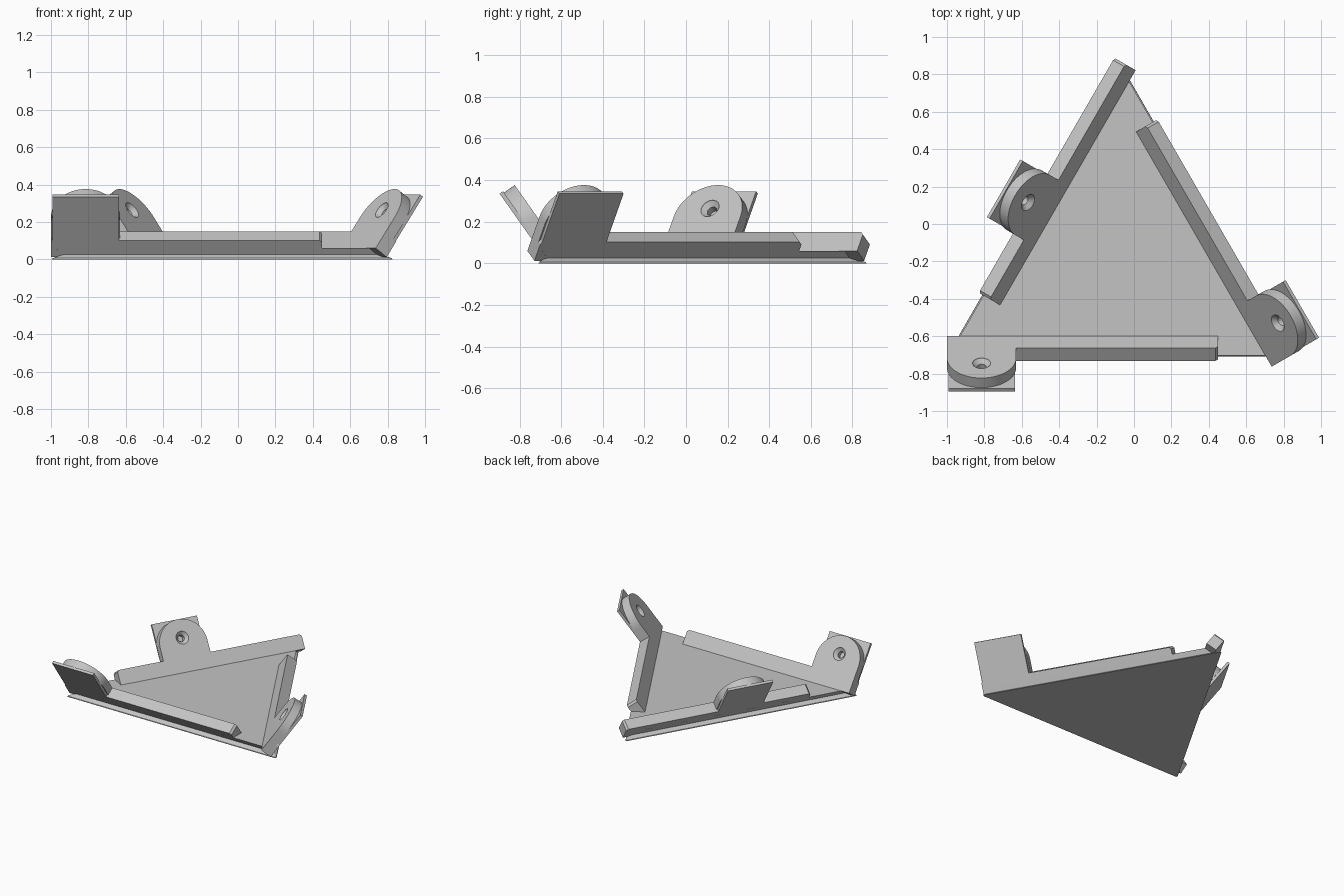
import bpy, bmesh, math
from mathutils import Matrix

if "Cube" in bpy.data.objects:
    bpy.data.objects.remove(bpy.data.objects["Cube"])

grey = bpy.data.materials.new("grey_plastic")
grey.diffuse_color = (0.55, 0.55, 0.55, 1)
grey.use_nodes = True
grey.node_tree.nodes["Principled BSDF"].inputs["Base Color"].default_value = grey.diffuse_color

LEAN = math.atan(math.sqrt(0.5))            # outward lean of the walls
SIN, COS = math.sin(LEAN), math.cos(LEAN)
CENTRE = Matrix.Translation((-0.085, -0.18, 0))
U0, U1 = -0.915, 0.535                      # rail ends along an edge
RAIL, TOP = 0.11, 0.387                     # rail and tab heights up the slope
FRONT, THICK = 0.063, 0.083                 # inner layer depth, full wall depth


def wall_point(u, s, t):
    """u along the edge, s up the leaning wall, t outward through it."""
    return (u, -(0.42 + SIN * s + COS * t), 0.06 + COS * s - SIN * t)


def make_object(name, rings, matrix):
    """Closed solid from rings of points with equal counts."""
    bm = bmesh.new()
    rows = [[bm.verts.new(p) for p in ring] for ring in rings]
    n = len(rows[0])
    bm.faces.new(rows[0])
    bm.faces.new(rows[-1])
    for a, b in zip(rows, rows[1:]):
        for i in range(n):
            j = (i + 1) % n
            bm.faces.new((a[i], a[j], b[j], b[i]))
    bmesh.ops.recalc_face_normals(bm, faces=bm.faces)
    mesh = bpy.data.meshes.new(name)
    bm.to_mesh(mesh)
    bm.free()
    mesh.materials.append(grey)
    ob = bpy.data.objects.new(name, mesh)
    ob.matrix_world = matrix
    bpy.context.collection.objects.link(ob)
    return ob


def outline(tab):
    """Rail outline with a tab shape standing on it, right to left."""
    c = 0.014
    pts = [(U0, 0), (U1, 0), (U1, RAIL - c), (U1 - c, RAIL)] + tab
    if tab[-1][0] > U0 + 0.05:
        pts += [(U0 + c, RAIL), (U0, RAIL - c)]
    else:
        pts += [(U0, RAIL - c)]
    return pts


def layer(name, pts, t0, t1, matrix):
    return make_object(name, [[wall_point(u, s, t) for u, s in pts]
                              for t in (t0, t1)], matrix)


def triangle(r, z):
    """Triangle of the given inradius, with slightly clipped corners."""
    pts = []
    for k in range(3):
        a = math.radians(120 * k)
        for u in (-r * 1.732 + 0.012, r * 1.732 - 0.012):
            pts.append((u * math.cos(a) + r * math.sin(a),
                        u * math.sin(a) - r * math.cos(a), z))
    return pts


# base plate with a V groove round its edge
make_object("base_plate", [triangle(0.529, 0), triangle(0.527, 0.006),
                           triangle(0.497, 0.025), triangle(0.522, 0.06)], CENTRE)

# three leaning walls, each a rail with a rounded tab and a square backing
for k, (side, mid) in enumerate((("front", -0.73), ("right", -0.73), ("left", -0.015))):
    m = CENTRE @ Matrix.Rotation(math.radians(120 * k), 4, 'Z')
    r = 0.185
    arc = [(mid + r * math.cos(math.pi * i / 32), TOP - r + r * math.sin(math.pi * i / 32))
           for i in range(33)]
    tab = [(mid + r, RAIL)] + arc + [(mid - r, RAIL)]
    wall = layer(side + "_rail_and_tab", outline(tab), 0, FRONT, m)

    h = 0.178
    square = [(mid + h, RAIL), (mid + h, TOP + 0.008), (mid - h, TOP + 0.008), (mid - h, RAIL)]
    layer(side + "_square_backing", outline(square), FRONT, THICK, m)

    # countersunk blind screw hole
    rings = []
    for rad, t in ((0.049, -0.002), (0.047, 0.004), (0.025, 0.024), (0.025, 0.058)):
        rings.append([wall_point(mid + rad * math.cos(a), 0.25 + rad * math.sin(a), t)
                      for a in (math.tau * i / 24 for i in range(24))])
    cutter = make_object("hole_cutter", rings, m)
    cutter.hide_render = True
    mod = wall.modifiers.new("screw_hole", 'BOOLEAN')
    mod.operation = 'DIFFERENCE'
    mod.solver = 'EXACT'
    mod.object = cutter
    bpy.ops.object.select_all(action='DESELECT')
    bpy.context.view_layer.objects.active = wall
    wall.select_set(True)
    bpy.ops.object.modifier_apply(modifier=mod.name)
    bpy.data.objects.remove(cutter)
    bpy.ops.object.shade_smooth_by_angle(angle=math.radians(25))
